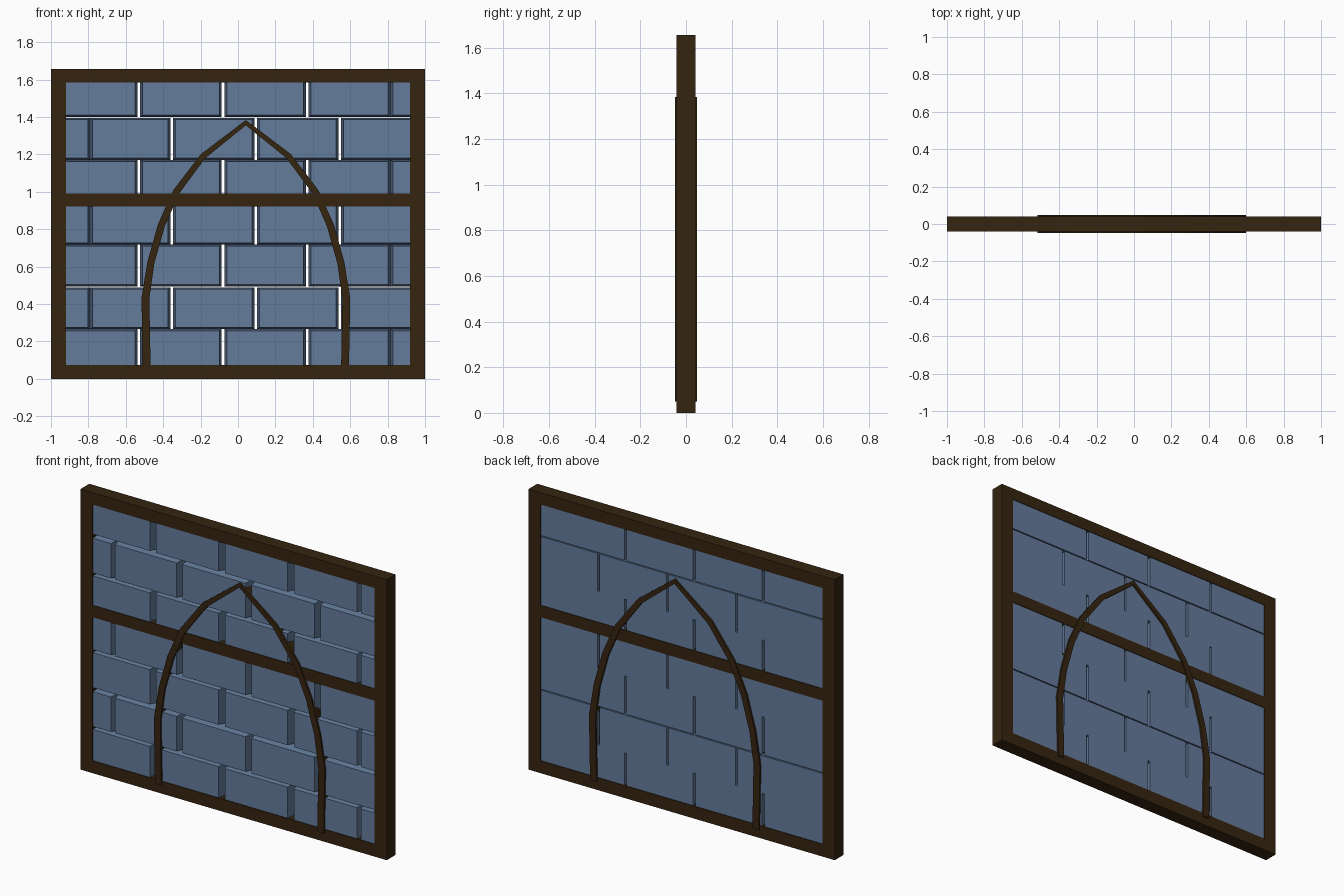
import bpy, bmesh
from mathutils import Vector

if "Cube" in bpy.data.objects:
    bpy.data.objects.remove(bpy.data.objects["Cube"])


def material(name, rgb):
    m = bpy.data.materials.new(name)
    m.diffuse_color = (*rgb, 1)
    m.use_nodes = True
    m.node_tree.nodes["Principled BSDF"].inputs["Base Color"].default_value = m.diffuse_color
    return m


WOOD = material("dark_wood", (0.035, 0.018, 0.005))
STONE = material("blue_stone", (0.13, 0.20, 0.33))


def finish(name, bm, mat):
    bmesh.ops.recalc_face_normals(bm, faces=bm.faces)
    me = bpy.data.meshes.new(name)
    bm.to_mesh(me)
    bm.free()
    me.materials.append(mat)
    ob = bpy.data.objects.new(name, me)
    bpy.context.collection.objects.link(ob)
    return ob


def loft(bm, front, back):
    """Closed solid between two matching loops."""
    f = [bm.verts.new(p) for p in front]
    b = [bm.verts.new(p) for p in back]
    n = len(f)
    bm.faces.new(f)
    bm.faces.new(b[::-1])
    for i in range(n):
        bm.faces.new((f[i], b[i], b[(i + 1) % n], f[(i + 1) % n]))


def rect(x0, x1, z0, z1, y):
    return [(x0, y, z0), (x1, y, z0), (x1, y, z1), (x0, y, z1)]


def beam(name, x0, x1, z0, z1, y=0.041):
    bm = bmesh.new()
    loft(bm, rect(x0, x1, z0, z1, -y), rect(x0, x1, z0, z1, y))
    finish(name, bm, WOOD)


# Timber frame
beam("left_post", -1, -0.92, 0, 1.655)
beam("right_post", 0.92, 1, 0, 1.655)
beam("bottom_rail", -0.92, 0.92, 0, 0.073)
beam("middle_rail", -0.92, 0.92, 0.92, 0.99)
beam("top_rail", -0.92, 0.92, 1.585, 1.655)

# Stone courses: each brick tapers toward the front, leaving slits between
levels = [0.04, 0.265, 0.491, 0.718, 0.945, 1.171, 1.397, 1.62]
joints = [[-0.53, -0.08, 0.37, 0.815], [-0.79, -0.355, 0.095, 0.545]]
DEPTH, SIDE, EDGE = 0.037, 0.013, 0.009
bm = bmesh.new()
for r in range(7):
    # slit between each pair of courses
    z0 = levels[r] + (0.003 if r % 2 == 0 else 0)
    z1 = levels[r + 1] - (0.003 if r % 2 else 0)
    cuts = [-0.96] + joints[r % 2] + [0.96]
    gaps = [0 if abs(x) > 0.7 else 0.007 for x in cuts]
    for i in range(5):
        x0, x1 = cuts[i] + gaps[i], cuts[i + 1] - gaps[i + 1]
        loft(bm, rect(x0 + SIDE, x1 - SIDE, z0 + EDGE, z1 - EDGE, -DEPTH),
             rect(x0, x1, z0, z1, DEPTH))
finish("stone_bricks", bm, STONE)

# Pointed arch: half path (offset from arch centre, height, half width)
CX = 0.042
path = [(0.530, 0.05, 0.021), (0.537, 0.43, 0.021), (0.508, 0.62, 0.019),
        (0.452, 0.82, 0.019), (0.372, 1.00, 0.018), (0.229, 1.19, 0.016),
        (0.0, 1.369, 0.014)]
pts = [Vector((CX - d, z)) for d, z, w in path]
pts += [Vector((CX + d, z)) for d, z, w in path[-2::-1]]
widths = [p[2] for p in path] + [p[2] for p in path[-2::-1]]
bm = bmesh.new()
rings = []
for i, p in enumerate(pts):
    t = (pts[min(i + 1, len(pts) - 1)] - pts[max(i - 1, 0)]).normalized()
    n = Vector((-t.y, t.x)) * widths[i]
    ring = [(p + n, -0.048), (p - n, -0.048), (p - n, 0.048), (p + n, 0.048)]
    rings.append([bm.verts.new((q.x, y, q.y)) for q, y in ring])
for a, b in zip(rings, rings[1:]):
    for k in range(4):
        j = (k + 1) % 4
        bm.faces.new((a[k], a[j], b[j], b[k]))
bm.faces.new(rings[0])
bm.faces.new(rings[-1][::-1])
finish("pointed_arch", bm, WOOD)
